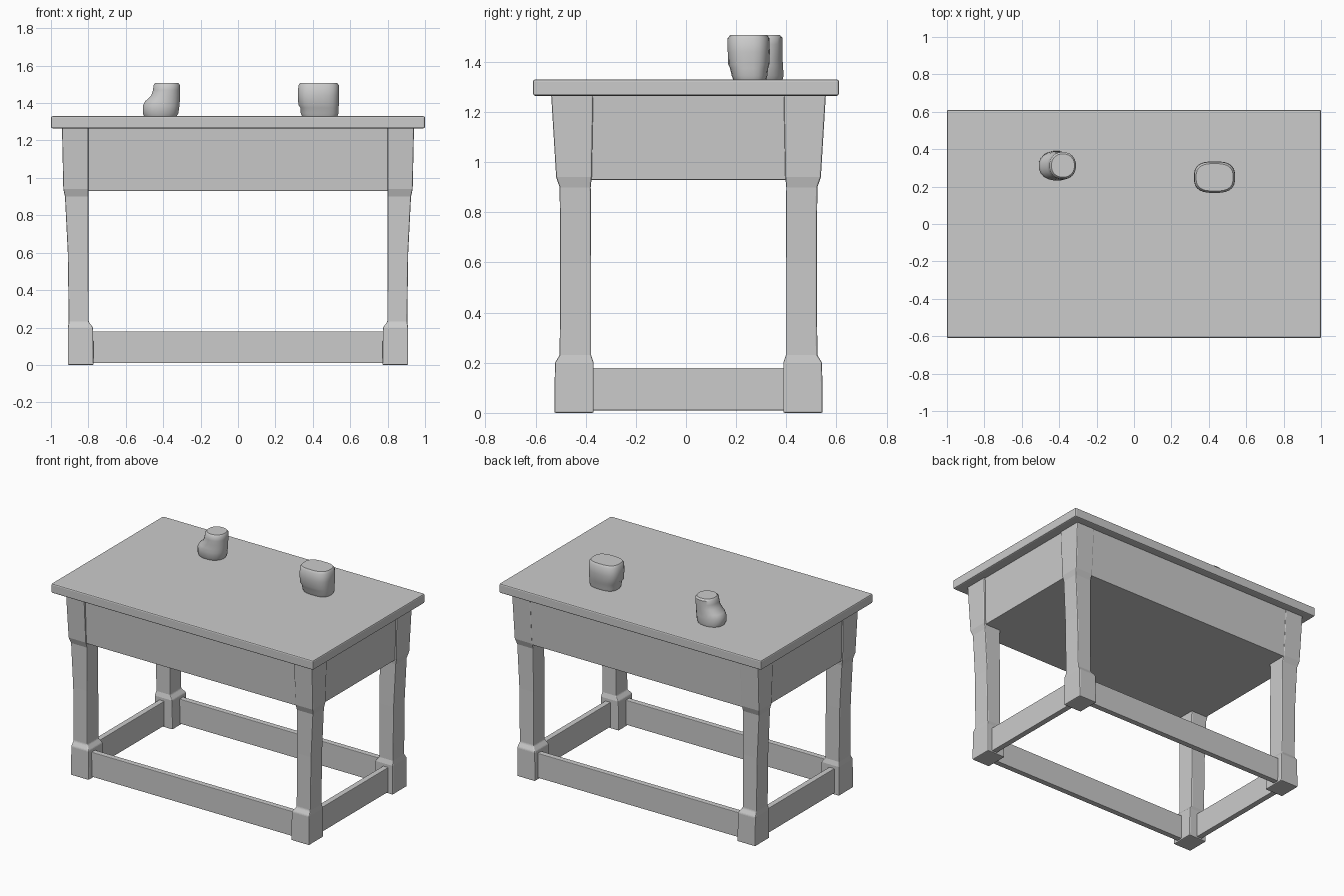
import bpy, bmesh, math

if "Cube" in bpy.data.objects:
    bpy.data.objects.remove(bpy.data.objects["Cube"])


def loft(name, rings, sides=4, power=2.0, bevel=0.0, smooth=False):
    """Skin a stack of rings (z, x0, x1, y0, y1): boxes, or rounded ovals."""
    bm = bmesh.new()
    loops = []
    for z, x0, x1, y0, y1 in rings:
        cx, cy, rx, ry = (x0 + x1) / 2, (y0 + y1) / 2, abs(x1 - x0) / 2, abs(y1 - y0) / 2
        loop = []
        for i in range(sides):
            a = 2 * math.pi * (i + 0.5) / sides
            c, s = math.cos(a), math.sin(a)
            if sides == 4:
                u, v = math.copysign(1, c), math.copysign(1, s)
            else:
                u = math.copysign(abs(c) ** (2 / power), c)
                v = math.copysign(abs(s) ** (2 / power), s)
            loop.append(bm.verts.new((cx + rx * u, cy + ry * v, z)))
        loops.append(loop)
    for low, high in zip(loops, loops[1:]):
        for i in range(sides):
            j = (i + 1) % sides
            bm.faces.new((low[i], low[j], high[j], high[i]))
    bm.faces.new(loops[0][::-1])
    bm.faces.new(loops[-1])
    mesh = bpy.data.meshes.new(name)
    bm.to_mesh(mesh)
    bm.free()
    obj = bpy.data.objects.new(name, mesh)
    bpy.context.collection.objects.link(obj)
    if bevel:
        mod = obj.modifiers.new("soft_edges", 'BEVEL')
        mod.width, mod.segments = bevel, 2
    if smooth:
        bpy.ops.object.select_all(action='DESELECT')
        obj.select_set(True)
        bpy.context.view_layer.objects.active = obj
        bpy.ops.object.shade_smooth_by_angle(angle=math.radians(40))
    return obj


def box(name, x0, x1, y0, y1, z0, z1, bevel=0.004):
    return loft(name, [(z0, x0, x1, y0, y1), (z1, x0, x1, y0, y1)], bevel=bevel)


YC = 0.01  # the frame sits slightly behind the middle of the top

# Table top
box("table_top", -1, 1, -0.61, 0.61, 1.265, 1.33, 0.008)

# Deep apron, closed underneath, slightly wider at the top
loft("apron", [(0.93, -0.922, 0.922, YC - 0.52, YC + 0.525),
               (1.27, -0.932, 0.932, YC - 0.535, YC + 0.545)], bevel=0.004)

# Legs: block foot, slim shaft, flared corner post (z, x in, x out, y in, y out)
LEG = [(0.0, .772, .91, .378, .535), (0.2, .775, .91, .378, .533),
       (0.23, .798, .905, .388, .514), (0.6, .80, .91, .388, .512),
       (0.9, .80, .925, .39, .514), (0.94, .80, .934, .386, .528),
       (1.27, .80, .941, .38, .548)]
for sx, side in ((-1, "left"), (1, "right")):
    for sy, end in ((-1, "front"), (1, "back")):
        rings = [(z, sx * a, sx * b, YC + sy * c, YC + sy * d) for z, a, b, c, d in LEG]
        loft(f"{end}_{side}_leg", rings, bevel=0.006)

# Low stretchers joining the feet
for s, end, side in ((-1, "front", "left"), (1, "back", "right")):
    y0, y1 = sorted((YC + s * 0.46, YC + s * 0.50))
    box(f"{end}_stretcher", -0.80, 0.80, y0, y1, 0.01, 0.18)
    x0, x1 = sorted((s * 0.835, s * 0.875))
    box(f"{side}_stretcher", x0, x1, YC - 0.42, YC + 0.42, 0.01, 0.18)

# Jug with a bulging shoulder on its left
loft("jug", [(1.325, -.50, -.33, .245, .385), (1.345, -.51, -.318, .235, .39),
             (1.385, -.51, -.312, .232, .388), (1.41, -.497, -.31, .235, .386),
             (1.44, -.465, -.31, .238, .385), (1.47, -.455, -.31, .238, .385),
             (1.497, -.452, -.31, .24, .385), (1.508, -.442, -.318, .25, .375)],
     sides=20, power=2.2, smooth=True)

# Rounded cup
loft("cup", [(1.325, .345, .53, .19, .32), (1.345, .335, .538, .182, .325),
             (1.375, .333, .538, .175, .328), (1.39, .322, .54, .168, .333),
             (1.44, .32, .541, .166, .335), (1.495, .322, .54, .166, .333),
             (1.508, .332, .53, .176, .323)],
     sides=24, power=2.8, smooth=True)
